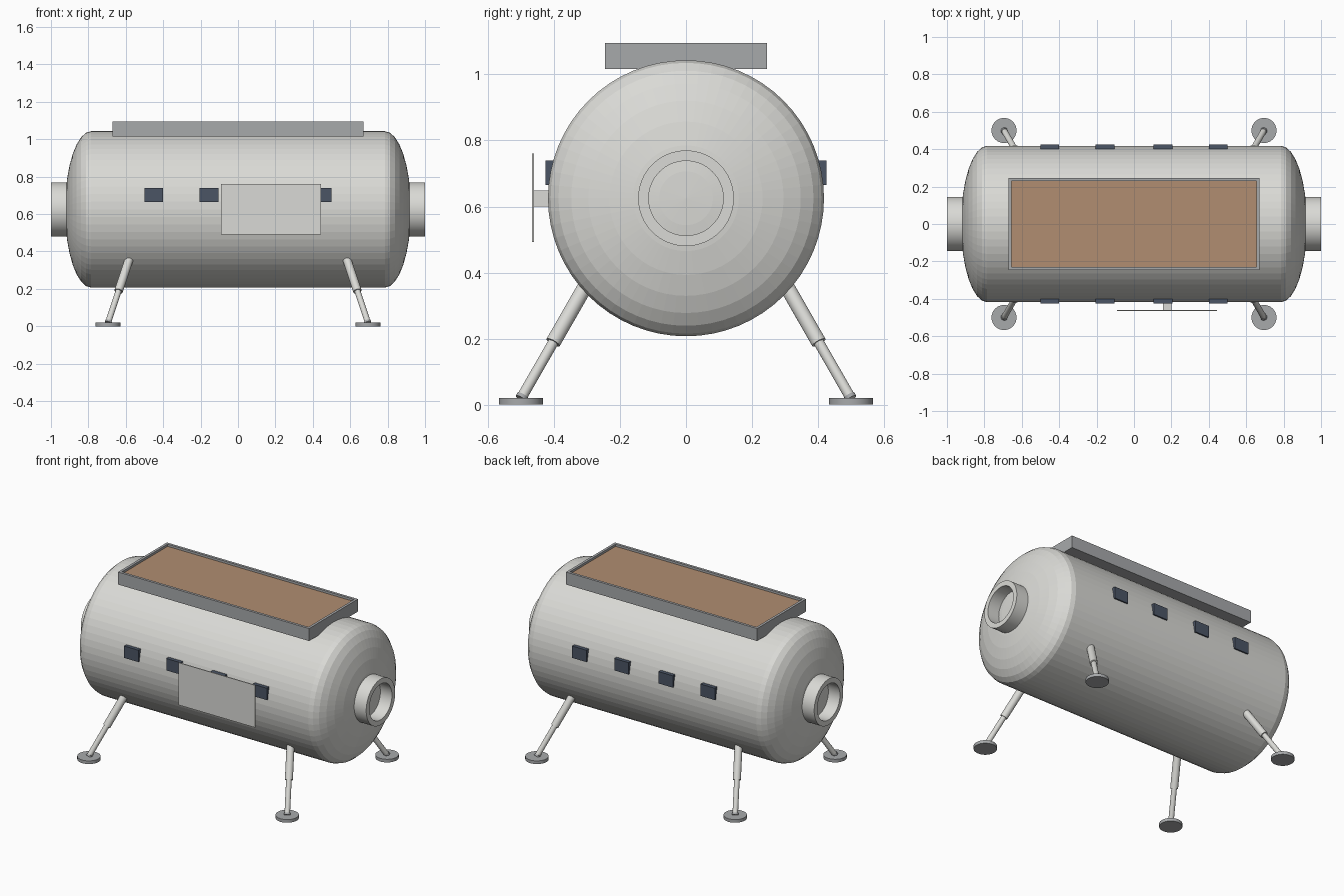
import bpy, bmesh, math
from mathutils import Vector

cube = bpy.data.objects.get("Cube")
if cube:
    bpy.data.objects.remove(cube, do_unlink=True)


def material(name, rgb):
    m = bpy.data.materials.new(name)
    m.use_nodes = True
    m.diffuse_color = (*rgb, 1)
    m.node_tree.nodes["Principled BSDF"].inputs["Base Color"].default_value = (*rgb, 1)
    return m


SHELL = material("off_white_shell", (0.70, 0.70, 0.67))
GREY = material("mid_grey_metal", (0.39, 0.40, 0.41))
TAN = material("tan_panel", (0.44, 0.27, 0.165))
GLASS = material("dark_blue_glass", (0.07, 0.09, 0.13))

AXIS_Z = 0.625
RADIUS = 0.418


def finish(name, bm, mat, smooth=False):
    bmesh.ops.recalc_face_normals(bm, faces=bm.faces)
    me = bpy.data.meshes.new(name)
    bm.to_mesh(me)
    bm.free()
    me.materials.append(mat)
    ob = bpy.data.objects.new(name, me)
    bpy.context.collection.objects.link(ob)
    if smooth:
        bpy.ops.object.select_all(action='DESELECT')
        ob.select_set(True)
        bpy.context.view_layer.objects.active = ob
        bpy.ops.object.shade_smooth_by_angle(angle=math.radians(35))
    return ob


def box(name, lo, hi, mat):
    lo, hi = Vector(lo), Vector(hi)
    bm = bmesh.new()
    bmesh.ops.create_cube(bm, size=1)
    bmesh.ops.scale(bm, vec=hi - lo, verts=bm.verts)
    bmesh.ops.translate(bm, vec=(lo + hi) / 2, verts=bm.verts)
    return finish(name, bm, mat)


def rod(name, a, b, r, mat, sides=20):
    a, b = Vector(a), Vector(b)
    bm = bmesh.new()
    bmesh.ops.create_cone(bm, cap_ends=True, segments=sides, radius1=r, radius2=r,
                          depth=(b - a).length)
    bm.transform((b - a).to_track_quat('Z', 'Y').to_matrix().to_4x4())
    bmesh.ops.translate(bm, vec=(a + b) / 2, verts=bm.verts)
    return finish(name, bm, mat, True)


def lathe(name, profile, mat, closed=False, smooth=False, steps=64):
    """Spin (x, radius) points round the long axis of the hull."""
    bm = bmesh.new()
    vs = [bm.verts.new((x, 0, AXIS_Z + r)) for x, r in profile]
    pairs = list(zip(vs, vs[1:])) + ([(vs[-1], vs[0])] if closed else [])
    es = [bm.edges.new(p) for p in pairs]
    bmesh.ops.spin(bm, geom=vs + es, cent=(0, 0, AXIS_Z), axis=(1, 0, 0),
                   angle=math.tau, steps=steps)
    bmesh.ops.remove_doubles(bm, verts=bm.verts, dist=1e-5)
    return finish(name, bm, mat, smooth)


# Pressure hull with elliptical domed ends
dome = [(0.785 + 0.14 * math.cos(t), RADIUS * math.sin(t))
        for t in (math.pi / 2 * i / 8 for i in range(9))]
lathe("hull", dome + [(-x, r) for x, r in reversed(dome)], SHELL)

# Docking collars
for side, label in ((1, "left"), (-1, "right")):
    ring = [(0.89, 0.145), (1.0, 0.145), (1.0, 0.113), (0.89, 0.113)]
    lathe(label + "_docking_collar", [(side * x, r) for x, r in ring], SHELL, True, True)

# Windows along both sides
for s, label in ((-1, "front"), (1, "back")):
    for i, x in enumerate((-0.45, -0.155, 0.155, 0.45)):
        ys = sorted((s * 0.38, s * 0.425))
        box(f"{label}_window_{i + 1}", (x - 0.05, ys[0], 0.665),
            (x + 0.05, ys[1], 0.74), GLASS)

# Front sign board on its short bracket
box("front_board", (-0.09, -0.466, 0.492), (0.445, -0.46, 0.76), SHELL)
box("board_bracket", (0.155, -0.461, 0.6), (0.2, -0.4, 0.648), SHELL)

# Roof tray: box with an inset, sunken tan top
tray = box("roof_tray", (-0.67, -0.245, 1.016), (0.67, 0.245, 1.095), GREY)
tray.data.materials.append(TAN)
bm = bmesh.new()
bm.from_mesh(tray.data)
top = max(bm.faces, key=lambda f: f.calc_center_median().z)
bmesh.ops.inset_region(bm, faces=[top], thickness=0.023)
floor = bmesh.ops.extrude_face_region(bm, geom=[top])
bmesh.ops.delete(bm, geom=[top], context='FACES_ONLY')
bmesh.ops.translate(bm, vec=(0, 0, -0.014),
                    verts=[g for g in floor["geom"] if isinstance(g, bmesh.types.BMVert)])
for g in floor["geom"]:
    if isinstance(g, bmesh.types.BMFace):
        g.material_index = 1
bm.to_mesh(tray.data)
bm.free()

# Four splayed telescopic legs with round foot pads
for sx, lx in ((1, "left"), (-1, "right")):
    for sy, ly in ((-1, "front"), (1, "back")):
        name = f"{ly}_{lx}_leg"
        hip = Vector((sx * 0.568, sy * 0.281, 0.4))
        foot = Vector((sx * 0.695, sy * 0.5, 0.018))
        knee = foot.lerp(hip, 0.445)
        rod(name + "_upper", hip, knee, 0.023, SHELL)
        rod(name + "_lower", knee.lerp(hip, 0.1), foot, 0.016, SHELL)
        rod(name + "_ankle", foot, foot.lerp(hip, 0.025), 0.018, GREY)
        rod(name + "_pad", (foot.x, foot.y, 0), (foot.x, foot.y, 0.02), 0.067, GREY, 32)
